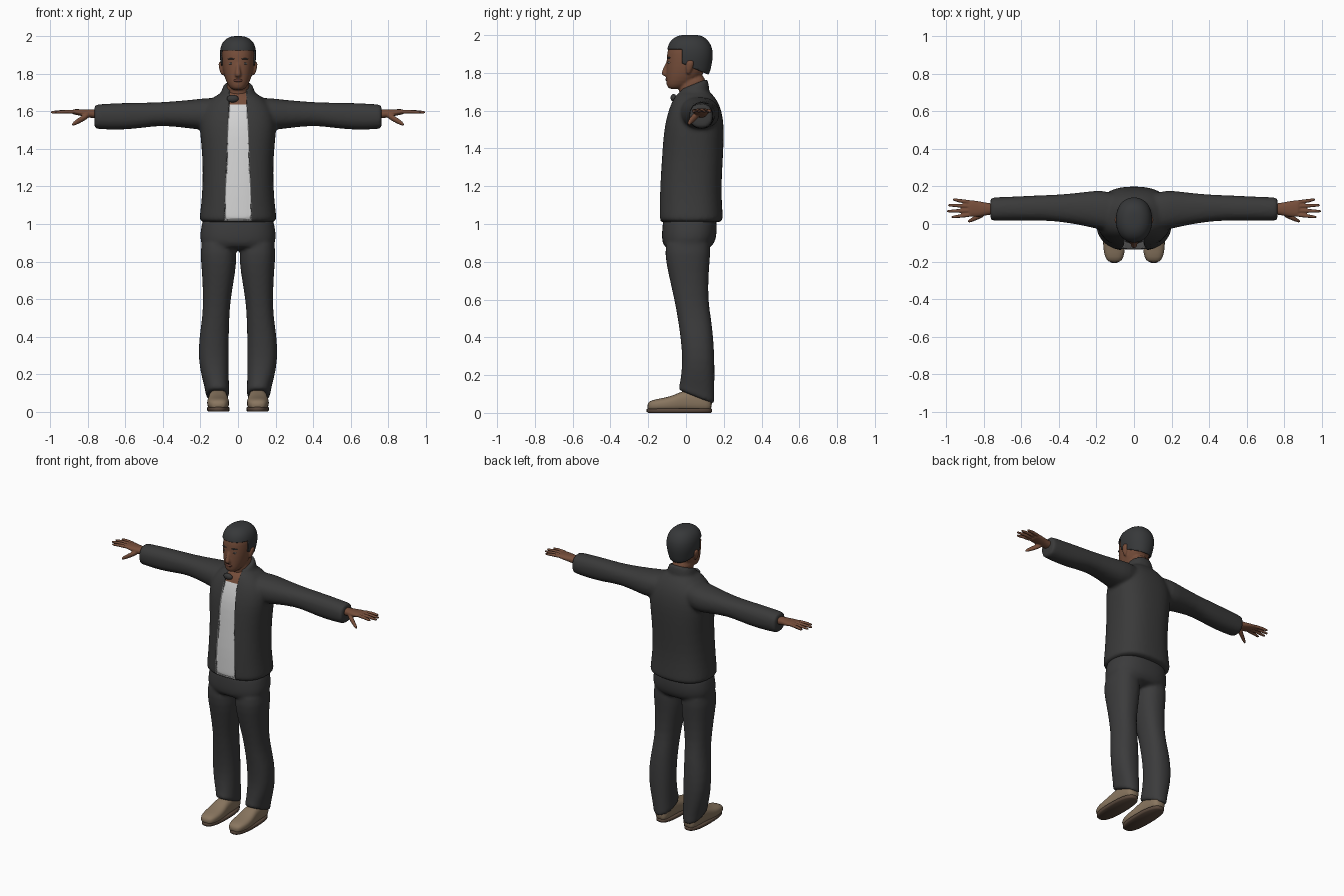
import bpy, bmesh, math
from mathutils import Matrix, Vector


def material(name, r, g, b):
    m = bpy.data.materials.new(name)
    m.diffuse_color = (r, g, b, 1)
    return m


JACKET = material("jacket charcoal", 0.042, 0.042, 0.042)
PANTS = material("pants charcoal", 0.044, 0.044, 0.045)
SHIRT = material("shirt white", 0.66, 0.66, 0.66)
SKIN = material("skin brown", 0.18, 0.075, 0.042)
LIPS = material("lip brown", 0.13, 0.048, 0.034)
HAIR = material("hair black", 0.038, 0.04, 0.042)
SHOE = material("shoe tan", 0.25, 0.18, 0.115)
SOLE = material("sole brown", 0.10, 0.065, 0.045)
EYE = material("eye white", 0.42, 0.38, 0.35)
ZIP = material("zipper grey", 0.22, 0.22, 0.22)


def loft(bm, rings, axis='z', seg=24, n=2.3, mirror=False):
    """Closed superellipse loft; ring = (t, centre a, centre b, radius a, radius b[, tilt])."""
    power = lambda v: math.copysign(abs(v) ** (2 / n), v)
    for side in ((1, -1) if mirror else (1,)):
        loops = []
        for t, a, b, ra, rb, *tilt in rings:
            k = tilt[0] if tilt else 0
            loop = []
            for i in range(seg):
                ang = 2 * math.pi * i / seg
                u, v = a + ra * power(math.cos(ang)), b + rb * power(math.sin(ang))
                p = {'x': (t, u, v), 'y': (u, t, v), 'z': (u, v, t + k * (v - b))}[axis]
                loop.append(bm.verts.new((p[0] * side, p[1], p[2])))
            loops.append(loop)
        for lo, hi in zip(loops, loops[1:]):
            for i in range(seg):
                j = (i + 1) % seg
                bm.faces.new((lo[i], lo[j], hi[j], hi[i]))
        bm.faces.new(loops[0])
        bm.faces.new(loops[-1])


def ellipsoid(bm, centre, radii, turn=0):
    mat = Matrix.Translation(centre) @ Matrix.Rotation(turn, 4, 'Z') @ Matrix.Diagonal((*radii, 1))
    bmesh.ops.create_uvsphere(bm, u_segments=16, v_segments=10, radius=1, matrix=mat)


def finish(name, bm, mats, subsurf=0, voxel=0, smooth=0):
    """Make the object, then apply rounding, fusing and smoothing."""
    bmesh.ops.recalc_face_normals(bm, faces=bm.faces)
    mesh = bpy.data.meshes.new(name)
    bm.to_mesh(mesh)
    bm.free()
    ob = bpy.data.objects.new(name, mesh)
    bpy.context.collection.objects.link(ob)
    if subsurf:
        ob.modifiers.new("round", 'SUBSURF').levels = subsurf
    if voxel:
        m = ob.modifiers.new("fuse", 'REMESH')
        m.mode, m.voxel_size = 'VOXEL', voxel
    if smooth:
        m = ob.modifiers.new("soften", 'SMOOTH')
        m.factor, m.iterations = 0.5, smooth
    bpy.context.view_layer.update()
    baked = bpy.data.meshes.new_from_object(ob.evaluated_get(bpy.context.evaluated_depsgraph_get()))
    ob.modifiers.clear()
    ob.data = baked
    baked.materials.clear()
    for m in mats:
        baked.materials.append(m)
    for p in baked.polygons:
        p.use_smooth, p.material_index = True, 0
    return ob


def cut(bm, point, normal):
    bmesh.ops.bisect_plane(bm, geom=bm.verts[:] + bm.edges[:] + bm.faces[:], plane_co=point, plane_no=normal)


# Jacket: torso, collar and sleeves fused
bm = bmesh.new()
loft(bm, [(1.005, 0, .025, .203, .168), (1.02, 0, .025, .208, .172), (1.10, 0, .023, .197, .168),
          (1.2, 0, .022, .189, .165), (1.35, 0, .032, .188, .164), (1.48, 0, .04, .203, .162),
          (1.56, 0, .045, .205, .152), (1.62, 0, .047, .185, .135), (1.66, 0, .045, .15, .116),
          (1.69, 0, .042, .11, .095), (1.71, 0, .04, .07, .07)], n=2.5, seg=32)
loft(bm, [(1.67, 0, .04, .10, .088), (1.70, 0, .04, .092, .083, .2), (1.72, 0, .04, .085, .08, .35),
          (1.738, 0, .038, .077, .075, .4), (1.74, 0, .038, .073, .072, .4)])
loft(bm, [(.06, .06, 1.60, .10, .08), (.18, .075, 1.585, .108, .086), (.25, .08, 1.585, .092, .077),
          (.4, .085, 1.588, .071, .061), (.5, .086, 1.58, .068, .067), (.62, .082, 1.573, .065, .073),
          (.74, .08, 1.572, .063, .067), (.762, .08, 1.572, .061, .064), (.766, .08, 1.572, .056, .059)],
     axis='x', mirror=True)
jacket = finish("jacket", bm, [JACKET, SHIRT, SKIN, ZIP], subsurf=1, voxel=.011, smooth=4)

# Open front: shirt below, neck skin above, both set back behind a zipper edge
half_width = lambda z: .075 - .04 * (z - 1.02)
bm = bmesh.new()
bm.from_mesh(jacket.data)
for s in (1, -1):
    cut(bm, (s * .075, 0, 1.02), (s, 0, .04))
cut(bm, (0, 0, 1.64), (0, 0, 1))
cut(bm, (0, 0, 1.018), (0, 0, 1))
front = []
for f in bm.faces:
    c = f.calc_center_median()
    if abs(c.x) < half_width(c.z) and c.y < -.02 and f.normal.y < -.25 and c.z > 1.018:
        f.material_index = 1 if c.z < 1.64 else 2
        front.append(f)
walls = bmesh.ops.inset_region(bm, faces=front, thickness=.003, depth=-.008, use_even_offset=True)
for f in walls["faces"]:
    f.material_index = 3 if f.calc_center_median().z < 1.63 else 0
bm.to_mesh(jacket.data)
bm.free()

# Collar tab
bm = bmesh.new()
ellipsoid(bm, (-.028, -.066, 1.668), (.032, .016, .02))
finish("collar_tab", bm, [JACKET])

# Trousers: hips and legs fused
bm = bmesh.new()
loft(bm, [(1.04, 0, .02, .18, .135), (1.02, 0, .02, .19, .142), (.95, 0, .018, .203, .147),
          (.90, 0, .013, .202, .14), (.86, 0, .008, .17, .115)], n=2.4, seg=32)
loft(bm, [(.95, .108, .013, .085, .12), (.84, .104, .008, .099, .122), (.75, .102, .012, .09, .109),
          (.6, .113, .027, .073, .089), (.5, .118, .045, .072, .089), (.4, .128, .058, .079, .087),
          (.28, .131, .067, .082, .085), (.18, .121, .062, .072, .089, -.15),
          (.12, .111, .058, .064, .093, -.3), (.09, .109, .055, .064, .097, -.4),
          (.082, .109, .055, .06, .094, -.4)], mirror=True)
finish("trousers", bm, [PANTS], subsurf=1, voxel=.011, smooth=4)

# Shoes and soles
bm = bmesh.new()
loft(bm, [(-.206, .105, .034, .03, .018), (-.18, .105, .04, .05, .03), (-.12, .106, .043, .061, .035),
          (-.06, .106, .05, .057, .045), (-.02, .106, .062, .051, .055), (.05, .105, .065, .048, .06),
          (.11, .105, .06, .046, .055), (.138, .105, .05, .032, .038)], axis='y', n=2.6, mirror=True)
finish("shoes", bm, [SHOE], subsurf=1)
bm = bmesh.new()
loft(bm, [(0, .105, -.035, .054, .166), (.006, .105, -.035, .06, .173), (.02, .105, -.035, .061, .174),
          (.024, .105, -.035, .056, .168)], n=2.5, seg=32, mirror=True)
finish("shoe_soles", bm, [SOLE])

# Head with neck, nose and ears fused
bm = bmesh.new()
loft(bm, [(1.712, 0, -.062, .028, .028), (1.735, 0, -.04, .052, .065), (1.78, 0, -.012, .072, .094),
          (1.83, 0, .004, .083, .11), (1.88, 0, .013, .088, .115), (1.93, 0, .014, .087, .113),
          (1.97, 0, .016, .068, .088), (1.985, 0, .02, .04, .05)], n=2.2)
loft(bm, [(1.66, 0, .035, .066, .072), (1.72, 0, .03, .06, .07), (1.80, 0, .04, .06, .07)])
loft(bm, [(1.782, 0, -.106, .015, .016), (1.795, 0, -.114, .019, .021), (1.83, 0, -.102, .011, .016),
          (1.865, 0, -.094, .009, .01)], seg=12)
loft(bm, [(1.79, .081, .012, .007, .009), (1.82, .089, .016, .011, .018), (1.85, .093, .022, .012, .023),
          (1.868, .093, .024, .009, .016)], seg=12, mirror=True)
finish("head", bm, [SKIN], subsurf=1, voxel=.006, smooth=2)

# Hair cap trimmed along the hairline
bm = bmesh.new()
loft(bm, [(1.76, 0, .015, .072, .102), (1.83, 0, .012, .088, .122), (1.88, 0, .021, .098, .123),
          (1.93, 0, .02, .098, .122), (1.97, 0, .018, .084, .103), (1.994, 0, .02, .055, .072),
          (2.002, 0, .02, .025, .035)], n=2.2)
hair = finish("hair", bm, [HAIR], subsurf=2)
bm = bmesh.new()
bm.from_mesh(hair.data)
nape, slope = Vector((0, -.02, 1.85)), Vector((0, .43, 1))
cut(bm, (0, 0, 1.925), (0, 0, 1))
cut(bm, (0, -.02, 0), (0, 1, 0))
cut(bm, nape, slope)
centres = {f: f.calc_center_median() for f in bm.faces}
drop = [f for f, c in centres.items()
        if not (c.z > 1.925 or (c.y > -.02 and (c - nape).dot(slope) > 0))]
bmesh.ops.delete(bm, geom=drop, context='FACES')
bm.to_mesh(hair.data)
bm.free()
thick = hair.modifiers.new("thickness", 'SOLIDIFY')
thick.thickness, thick.offset = .008, -1

# Face details
for name, mat, x, y, z, radii, turn in [
        ("eyes", EYE, .036, -.0875, 1.855, (.014, .009, .006), .3),
        ("irises", HAIR, .036, -.0895, 1.855, (.0055, .009, .0058), .3),
        ("eyebrows", HAIR, .037, -.091, 1.88, (.021, .007, .004), .33)]:
    bm = bmesh.new()
    for s in (1, -1):
        ellipsoid(bm, (s * x, y, z), radii, s * turn)
    finish(name, bm, [mat])
bm = bmesh.new()
ellipsoid(bm, (0, -.098, 1.765), (.025, .012, .009))
finish("lips", bm, [LIPS])

# Hands: palm, four fingers and thumb fused
bm = bmesh.new()
loft(bm, [(.73, .08, 1.585, .03, .026), (.78, .08, 1.588, .031, .024), (.83, .08, 1.593, .043, .018),
          (.87, .083, 1.598, .045, .015), (.885, .083, 1.598, .04, .012)], axis='x', mirror=True)
for base_y, tip_y, tip_x in ((.05, .037, .975), (.072, .068, 1.0), (.094, .1, .993), (.115, .13, .968)):
    mid_y = (base_y + tip_y) / 2
    loft(bm, [(.85, base_y, 1.598, .011, .011), (.92, mid_y, 1.6, .0105, .0105),
              (tip_x - .01, tip_y, 1.596, .008, .008), (tip_x, tip_y, 1.595, .005, .005)],
         axis='x', seg=12, mirror=True)
loft(bm, [(.79, .062, 1.582, .02, .016), (.83, .04, 1.562, .016, .018), (.865, .022, 1.541, .012, .015),
          (.888, .012, 1.528, .007, .008)], axis='x', seg=12, mirror=True)
finish("hands", bm, [SKIN], subsurf=1, voxel=.005, smooth=1)
